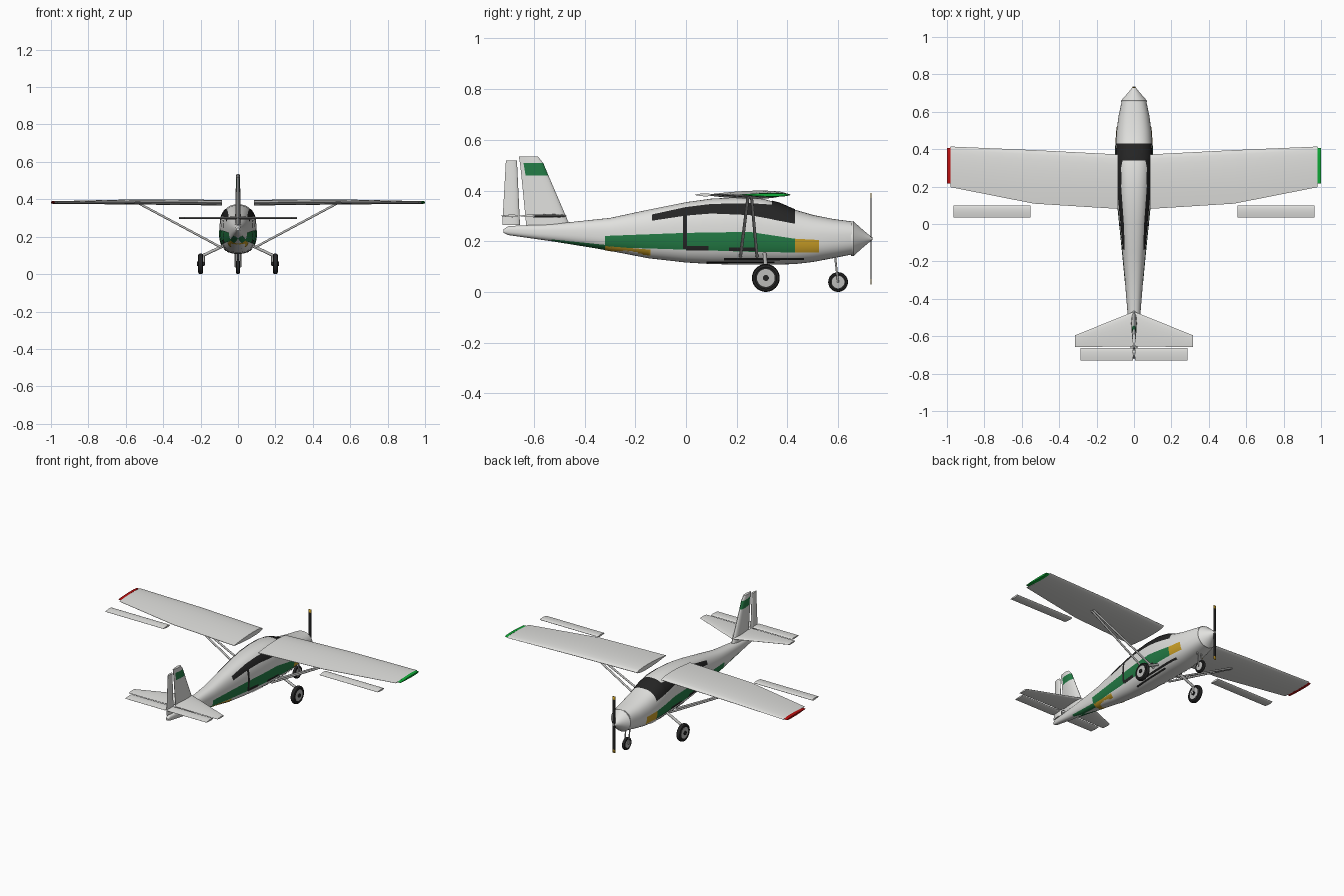
import bpy, bmesh, math
from mathutils import Vector

cube = bpy.data.objects.get("Cube")
if cube:
    bpy.data.objects.remove(cube)


def material(name, r, g, b):
    m = bpy.data.materials.new(name)
    m.use_nodes = True
    m.diffuse_color = (r, g, b, 1)
    m.node_tree.nodes["Principled BSDF"].inputs["Base Color"].default_value = (r, g, b, 1)
    return m


WHITE = material("white paint", 0.75, 0.75, 0.73)
GREEN = material("green stripe", 0.017, 0.2, 0.06)
GOLD = material("gold stripe", 0.6, 0.35, 0.02)
DARK = material("dark glass and rubber", 0.018, 0.018, 0.018)
METAL = material("grey metal", 0.5, 0.5, 0.49)
RED_TIP = material("red wingtip", 0.5, 0.005, 0.005)
GREEN_TIP = material("bright green wingtip", 0.005, 0.42, 0.04)


def finish(name, bm, mats, rule=None):
    bmesh.ops.recalc_face_normals(bm, faces=bm.faces)
    for f in bm.faces:
        f.smooth = True
        if rule:
            f.material_index = rule(f.calc_center_median())
    me = bpy.data.meshes.new(name)
    bm.to_mesh(me)
    bm.free()
    for m in mats:
        me.materials.append(m)
    me.set_sharp_from_angle(angle=math.radians(40))
    ob = bpy.data.objects.new(name, me)
    bpy.context.collection.objects.link(ob)
    return ob


def loft(name, rings, mats, rule=None, closed=True):
    """Skin a list of point rings; closed rings are capped."""
    bm = bmesh.new()
    vs = [[bm.verts.new(p) for p in ring] for ring in rings]
    n = len(vs[0])
    for a, b in zip(vs, vs[1:]):
        for i in range(n if closed else n - 1):
            j = (i + 1) % n
            bm.faces.new((a[i], a[j], b[j], b[i]))
    if closed:
        bm.faces.new(vs[0])
        bm.faces.new(vs[-1])
    return finish(name, bm, mats, rule)


def lathe(name, centre, axis, profile, mats, rule=None, seg=32):
    """Revolve (distance along axis, radius) pairs."""
    axis = Vector(axis).normalized()
    u = axis.orthogonal().normalized()
    v = axis.cross(u)
    turn = [math.tau * k / seg for k in range(seg)]
    rings = [[Vector(centre) + axis * d + (u * math.cos(a) + v * math.sin(a)) * r for a in turn]
             for d, r in profile]
    return loft(name, rings, mats, rule)


def rod(name, p, q, r, mat=METAL):
    d = Vector(q) - Vector(p)
    return lathe(name, p, d, [(0, r), (d.length, r)], [mat], seg=12)


CHORD = [0, 0.02, 0.08, 0.18, 0.33, 0.5, 0.66, 0.82, 0.97]


def foil(name, sections, mats, upright=False, rule=None):
    """Aerofoil loft; sections are (span, leading y, trailing y, offset, thickness)."""
    rings = []
    for span, le, te, off, t in sections:
        half = [(le + (te - le) * c, 1.3 * t * math.sqrt(c) * (1 - c)) for c in CHORD]
        loop = [(y, off + h) for y, h in half] + [(y, off - h) for y, h in reversed(half[1:])]
        rings.append([(o, y, span) if upright else (span, y, o) for y, o in loop])
    return loft(name, rings, mats, rule)


# Fuselage stations: y, top z, bottom z, half width
STATIONS = [(-0.72, 0.247, 0.233, 0.008), (-0.7, 0.26, 0.224, 0.014), (-0.58, 0.265, 0.207, 0.026),
            (-0.46, 0.275, 0.19, 0.036), (-0.3, 0.292, 0.162, 0.049), (-0.15, 0.324, 0.133, 0.063),
            (0, 0.354, 0.116, 0.078), (0.1, 0.368, 0.11, 0.088), (0.2, 0.373, 0.108, 0.095),
            (0.3, 0.368, 0.108, 0.099), (0.37, 0.35, 0.108, 0.1), (0.43, 0.324, 0.11, 0.098),
            (0.5, 0.304, 0.118, 0.093), (0.58, 0.288, 0.133, 0.082), (0.655, 0.278, 0.148, 0.066)]
POWER = 2.5


def lerp_rows(rows, y):
    for a, b in zip(rows, rows[1:]):
        if y <= b[0] + 1e-6:
            break
    t = (y - a[0]) / (b[0] - a[0])
    return [p + (q - p) * t for p, q in zip(a[1:], b[1:])]


def hull(y, a, grow=1.0):
    top, low, w = lerp_rows(STATIONS, y)
    c, s = math.cos(a), math.sin(a)
    x = w * math.copysign(abs(c) ** (2 / POWER), c)
    z = (top - low) / 2 * math.copysign(abs(s) ** (2 / POWER), s)
    return (x * grow, y, (top + low) / 2 + z * grow)


def hull_angle(y, z):
    top, low, w = lerp_rows(STATIONS, y)
    s = max(-1, min(1, (2 * z - top - low) / (top - low)))
    return math.asin(math.copysign(abs(s) ** (POWER / 2), s))


loft("fuselage", [[hull(y, math.tau * k / 48) for k in range(48)] for y, *_ in STATIONS], [WHITE])


def decal(name, rows, mat, grow=1.02):
    """Thin skin on both hull sides; rows are (y, lower z, upper z)."""
    ys = sorted({r[0] for r in rows} | {s[0] for s in STATIONS if rows[0][0] < s[0] < rows[-1][0]})
    for side, label in ((1, "left"), (-1, "right")):
        rings = []
        for y in ys:
            lo, hi = (hull_angle(y, z) for z in lerp_rows(rows, y))
            pts = [hull(y, lo + (hi - lo) * k / 8, grow) for k in range(9)]
            rings.append([(side * x, py, z) for x, py, z in pts])
        loft(f"{label}_{name}", rings, [mat], closed=False)


# Painted stripes, glazing and door lines
decal("green_stripe", [(-0.32, 0.178, 0.221), (0, 0.168, 0.233), (0.25, 0.16, 0.237), (0.43, 0.157, 0.21)], GREEN)
decal("rear_green_stripe", [(-0.53, 0.201, 0.208), (-0.32, 0.168, 0.187)], GREEN, 1.03)
decal("rear_gold_stripe", [(-0.32, 0.162, 0.182), (-0.14, 0.145, 0.168)], GOLD)
decal("front_gold_stripe", [(0.43, 0.157, 0.21), (0.525, 0.157, 0.205)], GOLD)
decal("cabin_window", [(-0.135, 0.28, 0.304), (0, 0.3, 0.333), (0.1, 0.308, 0.345), (0.25, 0.302, 0.348),
                       (0.345, 0.285, 0.342)], DARK)
decal("windscreen", [(0.34, 0.285, 0.4), (0.43, 0.268, 0.4)], DARK)
decal("door_post", [(-0.012, 0.172, 0.3), (0.004, 0.172, 0.3)], DARK, 1.03)
decal("door_sill", [(0, 0.165, 0.183), (0.088, 0.165, 0.183)], DARK, 1.03)
decal("door_step", [(0.17, 0.163, 0.178), (0.28, 0.163, 0.178)], DARK, 1.03)
decal("belly_line", [(0.15, 0.127, 0.136), (0.465, 0.127, 0.136)], DARK)
decal("lower_belly_line", [(0.08, 0.117, 0.123), (0.35, 0.117, 0.123)], DARK)

# Nose cone and propeller
lathe("nose_cone", (0, 0.652, 0.21), (0, 1, 0),
      [(0, 0.068), (0.008, 0.069), (0.045, 0.036), (0.07, 0.015), (0.083, 0.006)], [WHITE])
bm = bmesh.new()
blade = bmesh.ops.create_grid(bm, x_segments=1, y_segments=18, size=1)["verts"]
for v in blade:
    v.co = (v.co.x * 0.008, 0.73, 0.21 + v.co.y * 0.18)
prop = finish("propeller", bm, [DARK, GOLD], lambda c: int(abs(c.z - 0.21) > 0.16))
solid = prop.modifiers.new("thickness", "SOLIDIFY")
solid.thickness = 0.005
solid.offset = 0

# Parts that come in pairs
for s, label, tip in ((1, "left", GREEN_TIP), (-1, "right", RED_TIP)):
    foil(f"{label}_wing", [(s * 0.085, 0.372, 0.072, 0.382, 0.03), (s * 0.535, 0.395, 0.1, 0.386, 0.028),
                           (s * 0.98, 0.414, 0.19, 0.383, 0.014)], [WHITE])
    foil(f"{label}_wingtip", [(s * 0.98, 0.408, 0.21, 0.383, 0.016), (s, 0.406, 0.21, 0.383, 0.012)], [tip])
    foil(f"{label}_aileron", [(s * 0.553, 0.1, 0.033, 0.383, 0.012), (s * 0.965, 0.1, 0.033, 0.383, 0.012)], [WHITE])
    foil(f"{label}_tailplane", [(s * 0.005, -0.47, -0.66, 0.3, 0.014), (s * 0.315, -0.595, -0.66, 0.3, 0.01)], [WHITE])
    foil(f"{label}_elevator", [(s * 0.005, -0.662, -0.733, 0.3, 0.011), (s * 0.287, -0.662, -0.733, 0.3, 0.01)], [WHITE])

    rod(f"{label}_rear_wing_strut", (s * 0.085, 0.215, 0.14), (s * 0.53, 0.245, 0.378), 0.006)
    rod(f"{label}_front_wing_strut", (s * 0.085, 0.28, 0.14), (s * 0.53, 0.258, 0.378), 0.006)
    rod(f"{label}_gear_leg", (s * 0.07, 0.31, 0.155), (s * 0.187, 0.315, 0.1), 0.008)
    rod(f"{label}_gear_fork", (s * 0.183, 0.315, 0.105), (s * 0.183, 0.315, 0.05), 0.006)
    rod(f"{label}_axle", (s * 0.18, 0.315, 0.055), (s * 0.218, 0.315, 0.055), 0.012, DARK)


def wheel(name, x, y, r, w):
    lathe(name + "_tyre", (x, y, r), (1, 0, 0),
          [(-w * 0.8, r * 0.66), (-w, r * 0.78), (-w * 0.8, r * 0.94), (-w * 0.3, r),
           (w * 0.3, r), (w * 0.8, r * 0.94), (w, r * 0.78), (w * 0.8, r * 0.66)], [DARK])
    lathe(name + "_hub", (x, y, r), (1, 0, 0),
          [(-w * 0.9, r * 0.3), (-w * 0.85, r * 0.64), (w * 0.85, r * 0.64), (w * 0.9, r * 0.3)], [METAL])


# Landing gear wheels
wheel("left_main_wheel", 0.2, 0.315, 0.055, 0.014)
wheel("right_main_wheel", -0.2, 0.315, 0.055, 0.014)
wheel("nose_wheel", 0, 0.6, 0.039, 0.01)
for x in (-0.014, 0.014):
    rod("nose_fork", (x, 0.6, 0.037), (x, 0.587, 0.15), 0.004)

# Fin with a painted band, and rudder
foil("fin", [(0.255, -0.455, -0.635, 0, 0.032), (0.46, -0.543, -0.653, 0, 0.024), (0.508, -0.563, -0.658, 0, 0.022),
             (0.535, -0.585, -0.662, 0, 0.018)], [WHITE, GREEN], True,
     lambda c: int(0.46 < c.z < 0.508 and c.y > -0.638))
foil("rudder", [(0.265, -0.655, -0.727, 0, 0.018), (0.518, -0.667, -0.712, 0, 0.014)], [WHITE], True)
